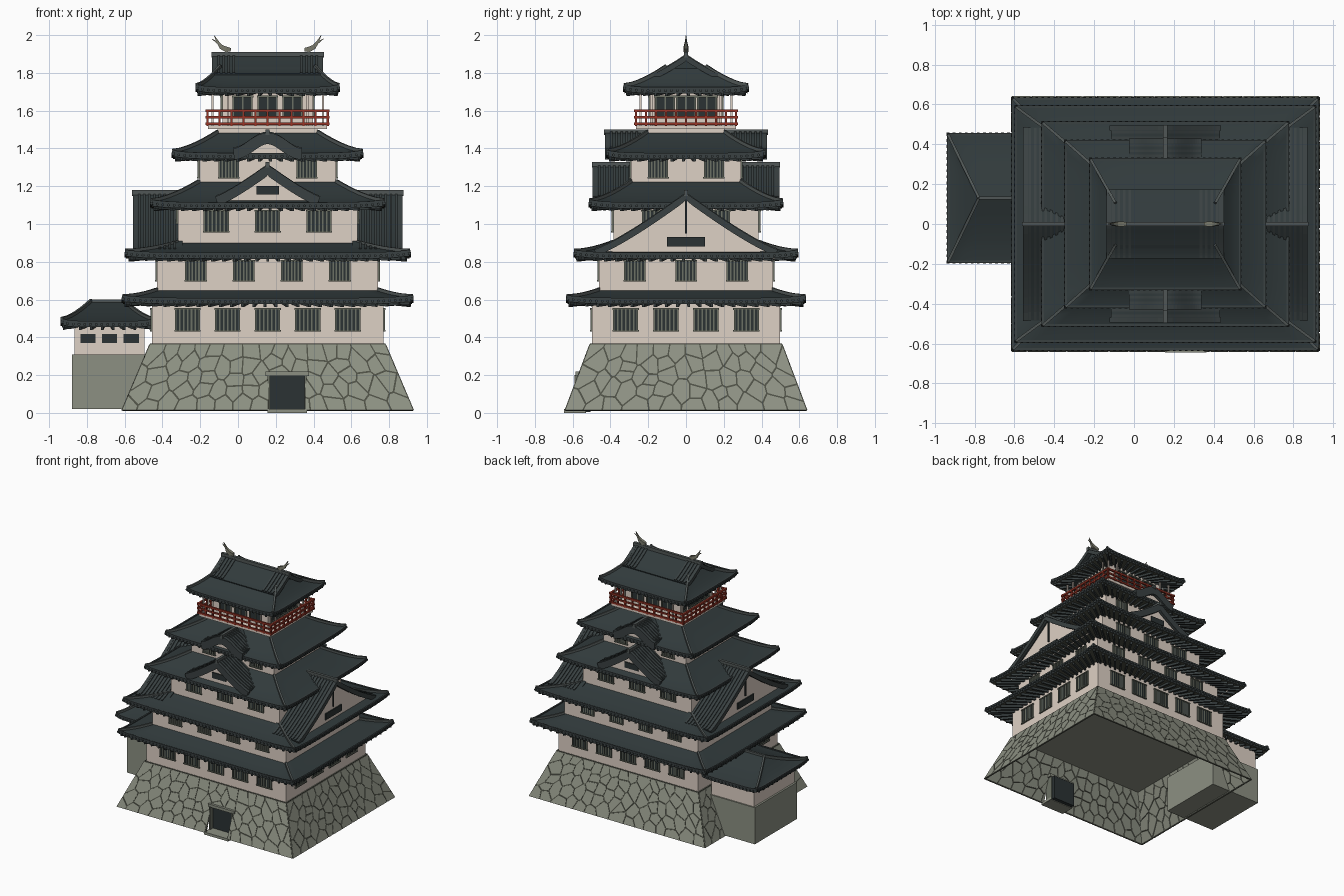
import bpy, bmesh, math, random
from mathutils import Matrix, Vector

random.seed(4)
if "Cube" in bpy.data.objects:
    bpy.data.objects.remove(bpy.data.objects["Cube"])
TOWER = (.157, 0, 0)

def material(name, *rgb):
    m = bpy.data.materials.new(name)
    m.use_nodes = True
    m.diffuse_color = m.node_tree.nodes["Principled BSDF"].inputs["Base Color"].default_value = (*rgb, 1)
    return m

PLASTER, ROOF = material("plaster", .73, .635, .555), material("roof_tile", .031, .043, .045)
TRIM, RIDGE = material("tile_trim", .042, .053, .054), material("ridge_tile", .08, .094, .092)
STONE, GROUT = material("stone", .265, .28, .225), material("joint", .075, .08, .06)
DARK, BARS = material("dark_opening", .024, .032, .033), material("window_wood", .15, .165, .13)
RED, BRONZE = material("red_lacquer", .31, .036, .02), material("bronze", .19, .19, .145)

def make(name, bm, *mats, at=TOWER, smooth=False):
    bmesh.ops.recalc_face_normals(bm, faces=bm.faces)
    me = bpy.data.meshes.new(name)
    bm.to_mesh(me)
    bm.free()
    ob = bpy.data.objects.new(name, me)
    ob.location = at
    for m in mats:
        me.materials.append(m)
    bpy.context.collection.objects.link(ob)
    if smooth:
        bpy.ops.object.select_all(action="DESELECT")
        ob.select_set(True)
        bpy.context.view_layer.objects.active = ob
        bpy.ops.object.shade_smooth_by_angle(angle=math.radians(35))
    return ob

def turn(k):
    return Matrix.Rotation(k * math.pi / 2, 4, "Z")

def boxes(name, mat, items, at=TOWER):
    """One object of boxes, each given as centre, size and quarter turns."""
    bm = bmesh.new()
    for c, s, k in items:
        bmesh.ops.create_cube(bm, size=1, matrix=turn(k) @ Matrix.Translation(c) @ Matrix.Diagonal((*s, 1)))
    return make(name, bm, mat, at=at)

def beam(bm, pts, w, h, k=0, taper=None):
    """Rectangular bar swept along a path."""
    pts, rings = [Vector(p) for p in pts], []
    for i, p in enumerate(pts):
        t = (pts[min(i + 1, len(pts) - 1)] - pts[max(i - 1, 0)]).normalized()
        side, f = t.cross(Vector((0, 0, 1))).normalized(), (taper[i] if taper else 1)
        rings.append([bm.verts.new(turn(k) @ (p + side * a * w * f / 2 + side.cross(t) * b * h * f / 2))
                      for a, b in ((-1, -1), (1, -1), (1, 1), (-1, 1))])
    for a, b in zip(rings, rings[1:]):
        for j in range(4):
            bm.faces.new((a[j], a[j - 1], b[j - 1], b[j]))
    bm.faces.new(rings[0])
    bm.faces.new(rings[-1])

def hip_roof(name, eave, inner, wall, z0, z1, at=TOWER):
    """Concave skirt roof with lifted corners, soffit, rafters, tile ends and hip ridges."""
    def pos(k, t, s, dz=0):
        a, b = [eave[(i + k) % 2] + (inner[(i + k) % 2] - eave[(i + k) % 2]) * s for i in (0, 1)]
        z = z0 + (z1 - z0) * s ** 1.35 + .013 * abs(t) ** 7 * (1 - s) ** 2 + dz
        return turn(k) @ Vector((t * a, -b, z))

    def soffit(k, t):
        return turn(k) @ Vector((t * wall[k % 2], -wall[(k + 1) % 2], z0 - .01))
    bm, trim, hips, raft = bmesh.new(), bmesh.new(), bmesh.new(), bmesh.new()
    ts = [i / 8 - 1 for i in range(17)]
    for k in range(4):
        rows = [[soffit(k, t) for t in ts], [pos(k, t, 0, -.026) for t in ts]]
        rows += [[pos(k, t, j / 6) for t in ts] for j in range(7)]
        rows = [[bm.verts.new(p) for p in r] for r in rows]
        for j, (a, b) in enumerate(zip(rows, rows[1:])):
            for i in range(16):
                bm.faces.new((a[i], a[i + 1], b[i + 1], b[i])).material_index = (2, 1)[j] if j < 2 else 0
        beam(hips, [pos(k, -1, j / 6, .005) for j in range(7)], .014, .02)
        beam(trim, [pos(k, t, 0, .001) for t in ts], .012, .012)
        m = int(eave[k % 2] / .015)
        for i in range(m + 1):
            t = 2 * i / m - 1
            bmesh.ops.create_cone(trim, cap_ends=True, segments=6, radius1=.008, radius2=.008, depth=.016, matrix=
                                  Matrix.Translation(pos(k, t, 0, -.012)) @ turn(k) @ Matrix.Rotation(math.pi / 2, 4, "X"))
            if i % 2:
                beam(raft, [soffit(k, t) - Vector((0, 0, .008)), pos(k, t, .06, -.034)], .014, .018)
    bmesh.ops.remove_doubles(bm, verts=bm.verts, dist=1e-5)
    make(name, bm, ROOF, TRIM, GROUT, at=at, smooth=True)
    make(name + "_tile_ends", trim, TRIM, at=at)
    make(name + "_hips", hips, RIDGE, at=at)
    make(name + "_rafters", raft, TRIM, at=at)

def storey(name, hx, hy, z0, z1, front, side, w, w0, w1, bars=5):
    """Plaster walls with barred windows; front and side give count and spacing."""
    boxes(name + "_walls", PLASTER, [((0, 0, (z0 + z1) / 2), (2 * hx, 2 * hy, z1 - z0), 0)])
    pane, wood, zc, h = [], [], (w0 + w1) / 2, w1 - w0
    for k in range(4):
        (n, gap), d = (side, hx) if k % 2 else (front, hy)
        for x in [(i - (n - 1) / 2) * gap for i in range(n)]:
            pane.append(((x, -d, zc), (w, .006, h), k))
            wood += [((x, -d, zc + s * h / 2), (w + .014, .022, .008), k) for s in (-1, 1)]
            wood += [((x + s * w / 2, -d, zc), (.008, .018, h), k) for s in (-1, 1)]
            wood += [((x + w * ((j + 1) / (bars + 1) - .5), -d, zc), (.008, .014, h), k) for j in range(bars)]
    boxes(name + "_panes", DARK, pane)
    boxes(name + "_window_bars", BARS, wood)

def gable(name, k, half, zb, za, d0, d1, rib_to, barge=.034, wavy=False, fill=PLASTER):
    """Gabled roof facing side k, running from depth d0 (front) back to d1."""
    def path(d, dz=0):
        return [(t * half, -d, zb + dz + (za - zb) * ((1 + math.cos(math.pi * t)) / 2 if wavy else (1 - abs(t)) ** 1.2))
                for t in [i / 12 - 1 for i in range(25)]]
    roof, trim, wall = bmesh.new(), bmesh.new(), bmesh.new()
    beam(roof, path((d0 + d1) / 2), d0 - d1, .02, k)
    beam(trim, path(d0 - .008, .011 - barge / 2), .024, barge, k)
    for i in range(int((d0 - rib_to) / .027)):
        beam(trim, path(d0 - .03 - i * .027, .011), .013, .013, k)
    pts = [(-half, .035 - d0, zb - .04)] + path(d0 - .035, -.004) + [(half, .035 - d0, zb - .04)]
    wall.faces.new([wall.verts.new(turn(k) @ Vector(p)) for p in pts])
    make(name + "_roof", roof, ROOF, smooth=True)
    make(name + "_trim", trim, TRIM)
    make(name + "_wall", wall, fill)
    boxes(name + "_ridge", RIDGE, [((0, -(d0 + d1) / 2 - .004, za + .014), (.022, d0 - d1 + .008, .03), k)])

def clip(poly, p, q):
    """Keep the part of poly nearer to p than q, less half a joint."""
    n = (q - p).normalized()
    lim, out = n.dot((p + q) / 2) - .0042, []
    for a, b in zip(poly, poly[1:] + poly[:1]):
        da, db = n.dot(a) - lim, n.dot(b) - lim
        out += [a] if da <= 0 else []
        out += [a.lerp(b, da / (da - db))] if da * db < 0 else []
    return out

# Hollow battered base, with a gateway cut through its front
FOOT, TOP, ZB, RISE = (.77, .638), (.62, .505), .012, .353
cutter = boxes("gate_cutter", DARK, [((.103, -.61, .1), (.19, .22, .2), 0)])
cutter.hide_render = True
cutter.hide_set(True)

def cut_gate(ob):
    mod = ob.modifiers.new("gate", "BOOLEAN")
    mod.operation, mod.object, mod.solver = "DIFFERENCE", cutter, "EXACT"

bm = bmesh.new()
rings = [[bm.verts.new((x * h[0], y * h[1], z)) for x, y in ((-1, -1), (1, -1), (1, 1), (-1, 1))]
         for h, z in ((FOOT, ZB), (TOP, ZB + RISE))]
for i in range(4):
    bm.faces.new((rings[0][i - 1], rings[0][i], rings[1][i], rings[1][i - 1]))
base = make("stone_base", bm, GROUT)
shell = base.modifiers.new("shell", "SOLIDIFY")
shell.thickness, shell.offset = .008, 0
cut_gate(base)
boxes("base_ceiling", STONE, [((0, 0, .357), (1.236, 1.004, .012), 0)])

# Irregular stones on each side of the base
for k, tag in enumerate(("front", "left", "back", "right")):
    bm, (wb, wt, db, dt) = bmesh.new(), [h[(k + i) % 2] for i in (0, 1) for h in (FOOT, TOP)]
    nx = round(wb * 19)
    seeds = [Vector((wb * (2 * (i + .5 + random.uniform(-.36, .36) + .4 * (j % 2 - .5)) / nx - 1),
                     RISE * (j + .5 + random.uniform(-.33, .33)) / 5)) for i in range(nx) for j in range(5)]
    for p in seeds:
        cell = [Vector(c) for c in ((-wb, .002), (wb, .002), (wb, RISE - .003), (-wb, RISE - .003))]
        for q in seeds:
            if q is not p and (q - p).length < .4:
                cell = clip(cell, p, q)
        if len(cell) < 3:
            continue
        low, high = [[bm.verts.new(turn(k) @ Vector((c.x * (1 + (wt / wb - 1) * c.y / RISE),
                     -(db + (dt - db) * c.y / RISE + off), ZB + c.y))) for c in cell] for off in (-.009, .006)]
        for f in [low, high] + [(low[i - 1], low[i], high[i], high[i - 1]) for i in range(len(cell))]:
            bm.faces.new(f)
    stones = make(tag + "_base_stones", bm, STONE)
    if k == 0:
        cut_gate(stones)
boxes("gate_door", DARK, [((.103, -.53, .1), (.19, .05, .19), 0)])
boxes("gate_frame", STONE, [((.103, -.555, .207), (.23, .06, .022), 0), ((.103, -.59, .01), (.21, .11, .02), 0)])
boxes("gate_jambs", BARS, [((.103 + s * .097, -.56, .1), (.012, .06, .2), 0) for s in (-1, 1)])

# Storeys and the skirt roofs between them
storey("first_storey", .612, .497, .362, .6, (5, .212), (4, .213), .125, .435, .55)
storey("second_storey", .585, .46, .6, .84, (4, .254), (3, .272), .105, .7, .805)
storey("third_storey", .475, .385, .84, 1.11, (3, .272), (2, .335), .125, .96, 1.07)
storey("fourth_storey", .362, .29, 1.11, 1.37, (2, .412), (2, .296), .1, 1.245, 1.345)
storey("top_storey", .24, .19, 1.51, 1.73, (3, .132), (3, .11), .098, 1.565, 1.675, 1)
boxes("balcony_storey", PLASTER, [((0, 0, 1.44), (.53, .41, .14), 0)])
hip_roof("first_roof", (.765, .628), (.585, .46), (.612, .497), .602, .648)
hip_roof("second_roof", (.75, .588), (.475, .385), (.585, .46), .842, .9)
hip_roof("third_roof", (.615, .508), (.362, .29), (.475, .385), 1.108, 1.222)
hip_roof("fourth_roof", (.5, .415), (.265, .205), (.362, .29), 1.37, 1.483)
hip_roof("top_roof", (.375, .325), (.25, .105), (.24, .19), 1.718, 1.83)

# Gables, one pair for each axis, with their dark vents
for k, tag in ((0, "front"), (2, "back")):
    gable(tag + "_gable", k, .27, 1.135, 1.3, .49, .27, .29, .05)
    gable(tag + "_curved_gable", k, .18, 1.39, 1.472, .425, .19, .25, .06, True)
    boxes(tag + "_gable_vent", DARK, [((0, -.455, 1.178), (.12, .016, .045), k)])
for k, tag in ((1, "left"), (3, "right")):
    gable(tag + "_gable", k, .48, .855, 1.15, .71, .45, .48)
    gable(tag + "_top_gable", k, .17, 1.786, 1.882, .29, 0, .17, .028, fill=ROOF)
    boxes(tag + "_gable_vent", DARK, [((0, -.675, .905), (.2, .016, .05), k), ((0, -.675, 1.05), (.01, .016, .2), k)])

# Balcony with red railing and slim posts
boxes("balcony_floor", PLASTER, [((0, 0, 1.512), (.63, .53, .02), 0)])
rail, post = [], []
for k in range(4):
    a, d = (.265, .318) if k % 2 else (.318, .265)
    rail += [((0, -d, z), (2 * a + .02, r, r), k) for z, r in ((1.53, .013), (1.565, .011), (1.6, .014))]
    rail += [((a * (i / 5 - 1), -d, 1.562), (.011, .011, .085), k) for i in range(11)]
    post += [((x * (a - .025), -d + .025, 1.615), (.01, .01, .2), k) for x in (-1, -.72, .72, 1)]
boxes("balcony_railing", RED, rail)
boxes("balcony_posts", PLASTER, post)

# Fish-tailed ridge ornaments
bm = bmesh.new()
for s in (-1, 1):
    beam(bm, [(s * x, 0, z) for x, z in ((.195, 1.922), (.22, 1.925), (.245, 1.937), (.262, 1.96), (.283, 1.998))],
         .026, .028, taper=(.7, 1, .85, .5, .1))
    beam(bm, [(s * .265, 0, 1.96), (s * .295, 0, 1.98)], .006, .012, taper=(1, .2))
make("ridge_ornaments", bm, BRONZE)

# Side annex
ANNEX = (-.69, .13, 0)
boxes("annex_base", STONE, [((.03, 0, .165), (.44, .53, .29), 0)], ANNEX)
boxes("annex_walls", PLASTER, [((.01, 0, .39), (.37, .51, .17), 0)], ANNEX)
boxes("annex_windows", DARK, [((i * .115 + .01, -.255, .393), (.08, .01, .048), 0) for i in (-1, 0, 1)], ANNEX)
hip_roof("annex_roof", (.243, .32), (.088, 0), (.185, .255), .48, .588, ANNEX)
boxes("annex_ridge", RIDGE, [((0, 0, .592), (.18, .016, .018), 0)], ANNEX)
